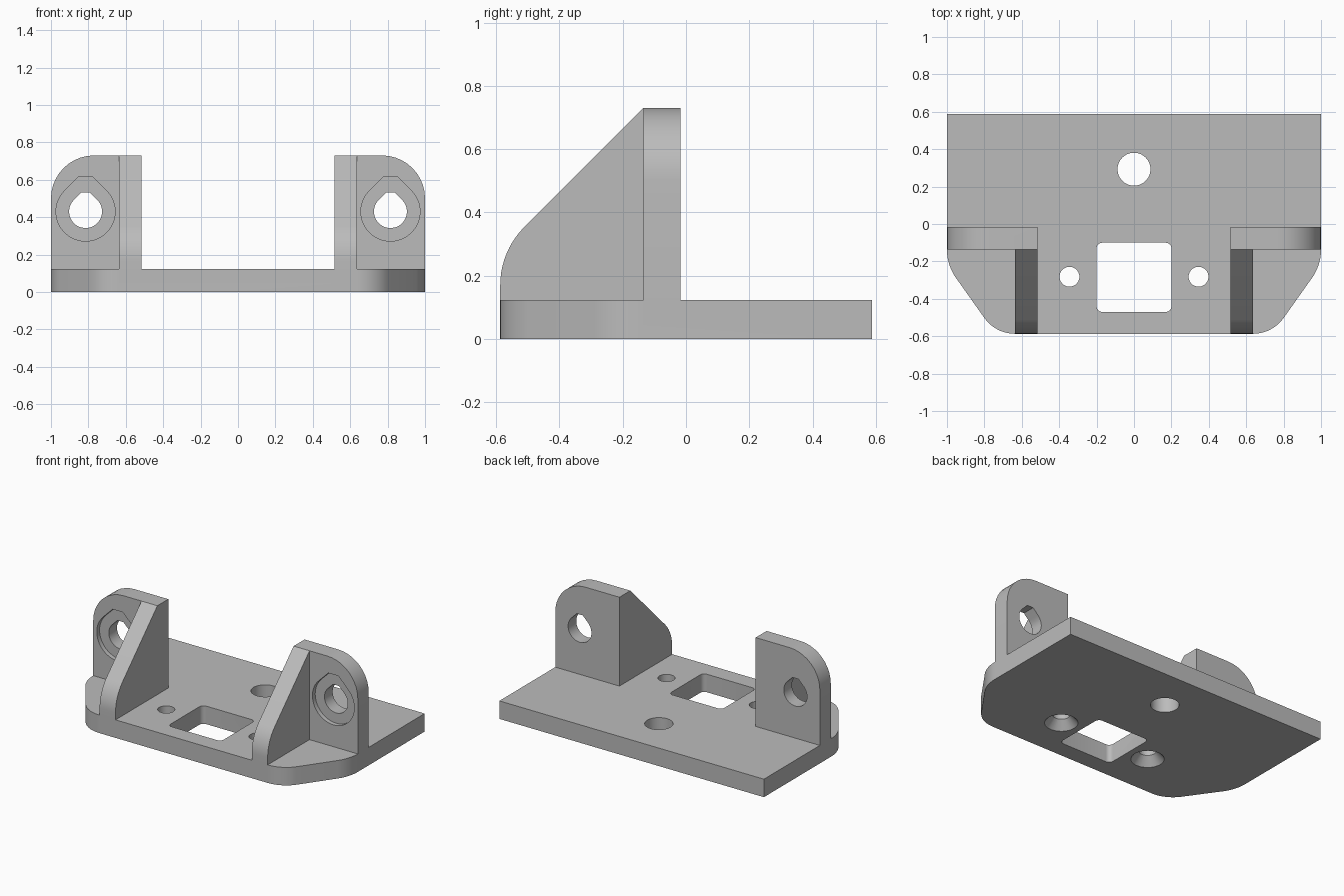
import bpy, bmesh
from math import sin, cos, pi, sqrt, tan, acos
from mathutils import Vector

old = bpy.data.objects.get("Cube")
if old:
    bpy.data.objects.remove(old)

GREY = (0.5, 0.5, 0.5, 1)
mat = bpy.data.materials.new("plain grey")
mat.use_nodes = True
mat.diffuse_color = GREY
mat.node_tree.nodes["Principled BSDF"].inputs["Base Color"].default_value = GREY

BACK, FRONT, DEPTH = 0.587, -0.587, 0.123   # plate
TOP, WALL_F, WALL_B = 0.73, -0.135, -0.017  # upright ears
IN, RIB = 0.515, 0.635                      # inner ear edge, outer rib face
HOLE = (0.815, 0.43)


def rounded(corners, steps=10):
    """Outline from (a, b, radius) corners, with filleted corners."""
    out = []
    for i, (a, b, r) in enumerate(corners):
        p = Vector((a, b))
        if not r:
            out.append(p)
            continue
        u = (Vector(corners[i - 1][:2]) - p).normalized()
        v = (Vector(corners[(i + 1) % len(corners)][:2]) - p).normalized()
        half = acos(u.dot(v)) / 2
        centre = p + (u + v).normalized() * r / sin(half)
        start = p + u * r / tan(half) - centre
        end = p + v * r / tan(half) - centre
        turn = start.angle_signed(end)
        for k in range(steps + 1):
            t = -turn * k / steps
            out.append(centre + Vector((start.x * cos(t) - start.y * sin(t),
                                        start.x * sin(t) + start.y * cos(t))))
    return out


def circle(x, y, r, n=48):
    return [(x + r * cos(2 * pi * i / n), y + r * sin(2 * pi * i / n)) for i in range(n)]


def teardrop(x, z, r, h, n=36):
    """Round hole with 45 degree shoulders and a flat top at height h."""
    arc = [pi * (0.75 + 1.5 * i / n) for i in range(n + 1)]
    w = r * sqrt(2) - h
    return [(x + r * cos(t), z + r * sin(t)) for t in arc] + [(x + w, z + h), (x - w, z + h)]


def finish(name, bm):
    bmesh.ops.recalc_face_normals(bm, faces=bm.faces)
    me = bpy.data.meshes.new(name)
    bm.to_mesh(me)
    bm.free()
    me.materials.append(mat)
    ob = bpy.data.objects.new(name, me)
    bpy.context.collection.objects.link(ob)
    return ob


def prism(name, outline, axis, lo, hi, side=1):
    """Extrude an outline along an axis; side=-1 mirrors it in x."""
    place = {"x": lambda a, b, t: (side * t, a, b),
             "y": lambda a, b, t: (side * a, t, b),
             "z": lambda a, b, t: (side * a, b, t)}[axis]
    bm = bmesh.new()
    rings = [[bm.verts.new(place(a, b, t)) for a, b in outline] for t in (lo, hi)]
    n = len(outline)
    for ring in rings:
        bm.faces.new(ring)
    for i in range(n):
        j = (i + 1) % n
        bm.faces.new((rings[0][i], rings[0][j], rings[1][j], rings[1][i]))
    return finish(name, bm)


def countersink(name, x, y, r_low, r_high, height):
    bm = bmesh.new()
    bmesh.ops.create_cone(bm, cap_ends=True, segments=48, radius1=r_low,
                          radius2=r_high, depth=height)
    bmesh.ops.translate(bm, verts=bm.verts, vec=(x, y, height / 2 - 0.005))
    return finish(name, bm)


def combine(target, tool, operation):
    mod = target.modifiers.new(operation.lower(), "BOOLEAN")
    mod.operation, mod.solver, mod.object = operation, "EXACT", tool
    bpy.context.view_layer.objects.active = target
    bpy.ops.object.modifier_apply(modifier=mod.name)
    bpy.data.objects.remove(tool)


# Base plate with angled, rounded front corners
bracket = prism("mounting_bracket", rounded([
    (-1, BACK, 0), (-1, -0.22, 0.26), (-0.74, FRONT, 0.2),
    (0.74, FRONT, 0.2), (1, -0.22, 0.26), (1, BACK, 0)]), "z", 0, DEPTH)

# Upright ears and their triangular ribs
for s in (-1, 1):
    ear = prism("ear", rounded([(IN, 0.05, 0), (1, 0.05, 0), (1, TOP, 0.23), (IN, TOP, 0)]),
                "y", WALL_F, WALL_B, s)
    rib = prism("rib", rounded([(WALL_B - 0.05, 0.05, 0), (WALL_B - 0.05, TOP, 0),
                                (WALL_F, TOP, 0), (FRONT, 0.278, 0.26), (FRONT, 0.05, 0)]),
                "x", IN, RIB, s)
    combine(bracket, ear, "UNION")
    combine(bracket, rib, "UNION")

# Ear holes with a shallow recess in front
for s in (-1, 1):
    combine(bracket, prism("ear_hole", teardrop(*HOLE, 0.088, 0.102), "y", -0.2, 0.1, s), "DIFFERENCE")
    combine(bracket, prism("ear_recess", teardrop(*HOLE, 0.158, 0.186), "y",
                           WALL_F - 0.05, WALL_F + 0.03, s), "DIFFERENCE")

# Plate openings: rear hole, window, countersunk screw holes
combine(bracket, prism("rear_hole", circle(0, 0.293, 0.088), "z", -0.1, 0.2), "DIFFERENCE")
window = rounded([(-0.2, -0.1, 0.03), (-0.2, -0.47, 0.03), (0.2, -0.47, 0.03), (0.2, -0.1, 0.03)], 6)
combine(bracket, prism("window", window, "z", -0.1, 0.2), "DIFFERENCE")
for s in (-1, 1):
    combine(bracket, prism("screw_hole", circle(0.345, -0.282, 0.053), "z", -0.1, 0.2, s), "DIFFERENCE")
    combine(bracket, countersink("screw_head", s * 0.345, -0.282, 0.107, 0.05, 0.065), "DIFFERENCE")

bpy.ops.object.select_all(action="DESELECT")
bracket.select_set(True)
bpy.context.view_layer.objects.active = bracket
bpy.ops.object.shade_smooth_by_angle()
